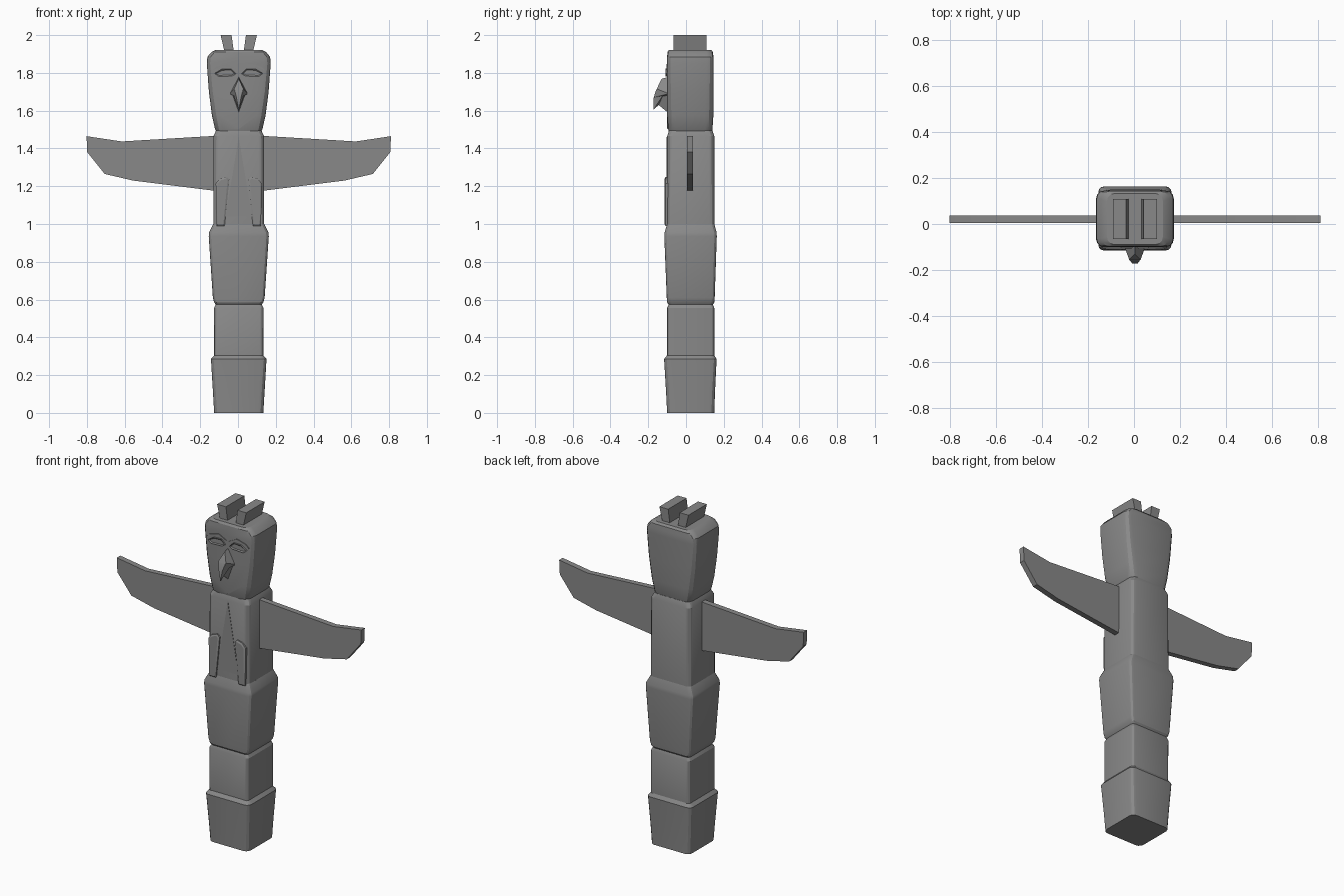
import bpy, bmesh, math

cube = bpy.data.objects.get("Cube")
if cube:
    bpy.data.objects.remove(cube, do_unlink=True)

# Single carved-stone colour
stone = bpy.data.materials.new("stone grey")
stone.use_nodes = True
COLOUR = (0.25, 0.25, 0.25, 1)
stone.diffuse_color = COLOUR
stone.node_tree.nodes["Principled BSDF"].inputs["Base Color"].default_value = COLOUR

CENTRE = 0.004  # the carving sits slightly to the left of the wing span


def finish(name, bm, angle=25):
    bmesh.ops.recalc_face_normals(bm, faces=bm.faces)
    mesh = bpy.data.meshes.new(name)
    bm.to_mesh(mesh)
    bm.free()
    mesh.materials.append(stone)
    obj = bpy.data.objects.new(name, mesh)
    bpy.context.collection.objects.link(obj)
    bpy.ops.object.select_all(action="DESELECT")
    obj.select_set(True)
    bpy.context.view_layer.objects.active = obj
    bpy.ops.object.shade_smooth_by_angle(angle=math.radians(angle))
    return obj


def ring(bm, z, hx, yf, yb, r, drop=0):
    """Rounded rectangle; drop lowers the middle of the front edge."""
    corners = [(hx - r, yb - r, 0), (r - hx, yb - r, 90),
               (r - hx, yf + r, 180), (hx - r, yf + r, 270)]
    verts = []
    for i, (cx, cy, start) in enumerate(corners):
        for step in (0, 30, 60, 90):
            a = math.radians(start + step)
            verts.append(bm.verts.new((CENTRE + cx + r * math.cos(a),
                                       cy + r * math.sin(a), z)))
        if i == 2:
            verts.append(bm.verts.new((CENTRE, yf, z - drop)))
    return verts


def loft(name, rows):
    bm = bmesh.new()
    rings = [ring(bm, *row) for row in rows]
    for a, b in zip(rings, rings[1:]):
        for i in range(len(a)):
            j = (i + 1) % len(a)
            bm.faces.new((a[i], a[j], b[j], b[i]))
    bm.faces.new(rings[0][::-1])
    bm.faces.new(rings[-1])
    return finish(name, bm)


def prism(name, outline, y0, y1, side=1, inset=0, depth=0):
    """Extrude an x-z outline from y0 (front) to y1 (back)."""
    bm = bmesh.new()
    face = bm.faces.new([bm.verts.new((CENTRE + side * x, y0, z)) for x, z in outline])
    back = bmesh.ops.extrude_face_region(bm, geom=[face], use_keep_orig=True)
    for v in back["geom"]:
        if isinstance(v, bmesh.types.BMVert):
            v.co.y = y1
    bmesh.ops.recalc_face_normals(bm, faces=bm.faces)
    if inset:
        front = min(bm.faces, key=lambda f: f.calc_center_median().y)
        bmesh.ops.inset_region(bm, faces=[front], thickness=inset, depth=depth)
    return finish(name, bm)


def hull(name, points):
    bm = bmesh.new()
    for p in points:
        bm.verts.new((p[0] + CENTRE, p[1], p[2]))
    bmesh.ops.convex_hull(bm, input=bm.verts)
    return finish(name, bm)


# Stacked pole sections: z, half width, front, back, corner radius, front drop
loft("base_block", [
    (0, .130, -.10, .15, .03), (.10, .136, -.105, .153, .03),
    (.285, .147, -.116, .162, .028), (.305, .130, -.10, .15, .025)])
loft("lower_block", [
    (.29, .130, -.10, .15, .02), (.555, .131, -.10, .15, .02),
    (.578, .120, -.09, .14, .02)])
loft("middle_block", [
    (.57, .120, -.09, .14, .02), (.585, .130, -.10, .15, .02),
    (.61, .137, -.102, .152, .02), (.935, .159, -.115, .163, .025),
    (.955, .157, -.113, .162, .025), (1.0, .135, -.10, .15, .025)])
loft("torso", [
    (.98, .135, -.10, .15, .025), (1.465, .134, -.10, .15, .03),
    (1.495, .120, -.09, .14, .035)])
loft("head", [
    (1.48, .112, -.088, .135, .04), (1.50, .125, -.094, .14, .04),
    (1.575, .142, -.10, .145, .045, .07), (1.70, .158, -.10, .145, .04, .03),
    (1.85, .169, -.10, .145, .035), (1.885, .166, -.10, .145, .035),
    (1.91, .145, -.098, .143, .035), (1.922, .122, -.09, .133, .035)])

# Thin chest panel
prism("chest_panel", [(0, 1.46), (.07, 1.04), (-.07, 1.04)], -.102, -.09)

WING = [(.12, 1.467), (.62, 1.437), (.806, 1.465), (.802, 1.38),
        (.71, 1.265), (.56, 1.23), (.12, 1.175)]
EYE = [(.015, 1.795), (.04, 1.822), (.09, 1.82), (.128, 1.797),
       (.105, 1.78), (.035, 1.783)]
BROW = [(.01, 1.822), (.06, 1.848), (.12, 1.832), (.14, 1.812), (.09, 1.836)]
ARM = [(.05, 1.235), (.065, 1.25), (.10, 1.24), (.122, 1.215),
       (.118, .99), (.075, .99)]
CREST = [(.026, 1.91), (.075, 1.91), (.096, 2.0), (.038, 2.0)]

# Mirrored details
for label, side in (("left", 1), ("right", -1)):
    prism(label + "_wing", WING, .004, .037, side)
    prism(label + "_eye", EYE, -.108, -.09, side, inset=.007, depth=-.005)
    prism(label + "_brow", BROW, -.104, -.09, side)
    prism(label + "_folded_arm", ARM, -.108, -.085, side, inset=.01, depth=.005)
    prism(label + "_crest", CREST, -.065, .108, side)

# Hooked beak
hull("upper_beak", [
    (0, -.09, 1.78), (0, -.13, 1.768), (-.048, -.09, 1.69), (.048, -.09, 1.69),
    (-.025, -.155, 1.715), (.025, -.155, 1.715), (-.012, -.17, 1.67),
    (.012, -.17, 1.67), (-.03, -.09, 1.68), (.03, -.09, 1.68)])
hull("beak_tip", [
    (-.022, -.158, 1.71), (.022, -.158, 1.71), (-.03, -.12, 1.685),
    (.03, -.12, 1.685), (-.012, -.171, 1.67), (.012, -.171, 1.67),
    (0, -.172, 1.605), (0, -.145, 1.63)])
hull("lower_beak", [
    (-.038, -.09, 1.69), (.038, -.09, 1.69), (-.02, -.145, 1.69),
    (.02, -.145, 1.69), (0, -.145, 1.63), (0, -.09, 1.585)])
